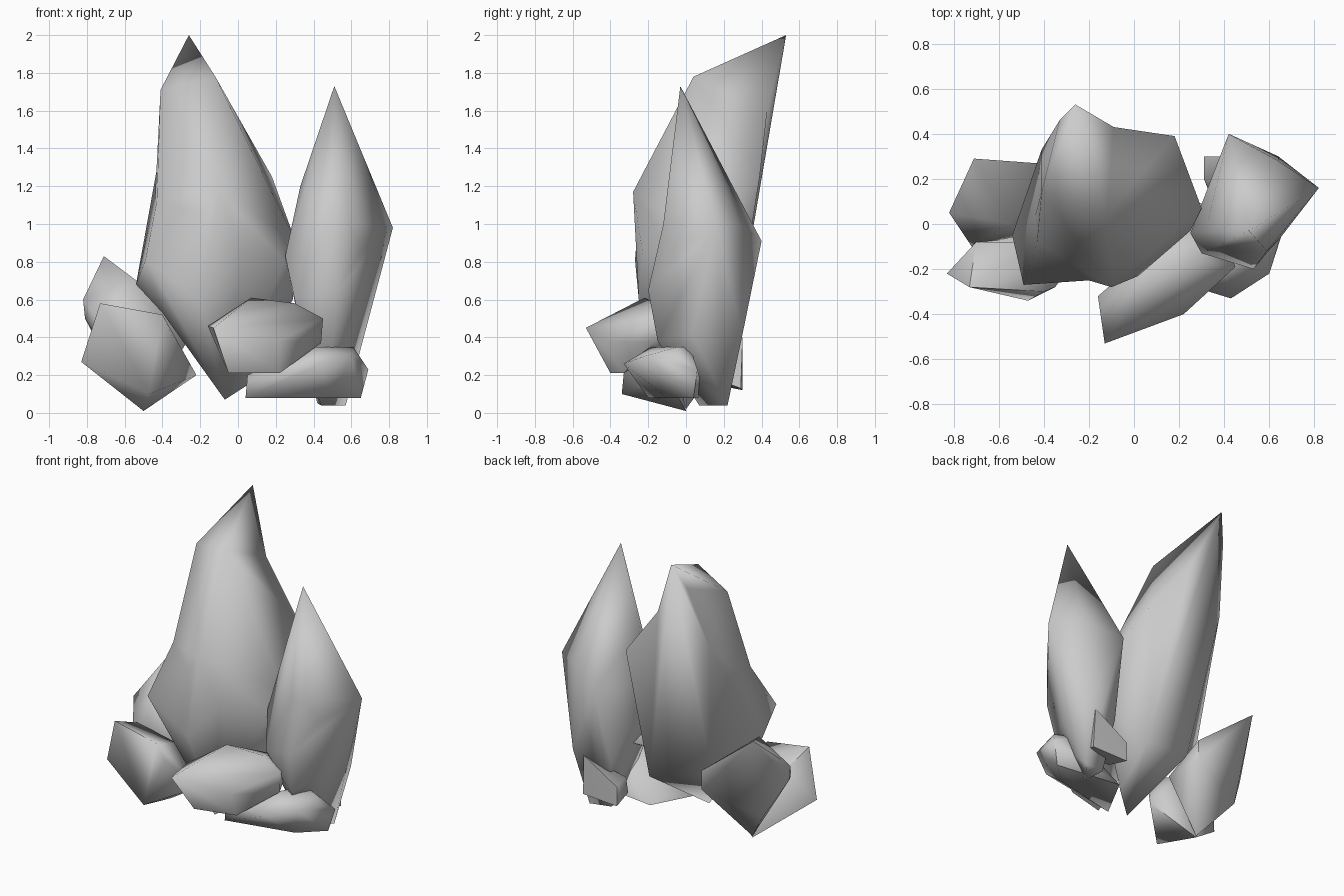
import bpy
import bmesh
from math import radians
from mathutils import Vector
from mathutils.geometry import intersect_point_line

# Remove the default object only
default_cube = bpy.data.objects.get("Cube")
if default_cube:
    bpy.data.objects.remove(default_cube, do_unlink=True)


def make_material(name, colour):
    """Plain single-colour surface."""
    material = bpy.data.materials.new(name)
    material.use_nodes = True
    material.diffuse_color = colour
    shader = material.node_tree.nodes["Principled BSDF"]
    shader.inputs["Base Color"].default_value = colour
    shader.inputs["Roughness"].default_value = 0.8
    return material


stone = make_material("pale grey stone", (0.6, 0.6, 0.6, 1))


def press_dent(bm, target):
    """Split the ridge nearest the target and pull its middle onto it."""
    target = Vector(target)

    def distance(edge):
        start, end = (vert.co for vert in edge.verts)
        nearest, along = intersect_point_line(target, start, end)
        return (start.lerp(end, min(max(along, 0), 1)) - target).length

    ridge = min(bm.edges, key=distance)
    result = bmesh.ops.subdivide_edges(bm, edges=[ridge], cuts=1)
    for item in result["geom_inner"]:
        if isinstance(item, bmesh.types.BMVert):
            item.co = target
    bmesh.ops.triangulate(bm, faces=bm.faces[:])


def make_crystal(name, *sections, dents=()):
    """Wrap a faceted skin round the corners of each section of a crystal."""
    bm = bmesh.new()
    for section in sections:
        for corner in section:
            bm.verts.new(corner)
    result = bmesh.ops.convex_hull(bm, input=bm.verts[:])
    unused = {item for item in result["geom_interior"] + result["geom_unused"]
              if isinstance(item, bmesh.types.BMVert)}
    bmesh.ops.delete(bm, geom=list(unused), context="VERTS")
    for dent in dents:
        press_dent(bm, dent)
    bmesh.ops.recalc_face_normals(bm, faces=bm.faces[:])
    mesh = bpy.data.meshes.new(name)
    bm.to_mesh(mesh)
    bm.free()
    mesh.materials.append(stone)
    crystal = bpy.data.objects.new(name, mesh)
    bpy.context.collection.objects.link(crystal)

    # Soft facets, with only the hardest ridges left sharp
    bpy.ops.object.select_all(action="DESELECT")
    crystal.select_set(True)
    bpy.context.view_layer.objects.active = crystal
    bpy.ops.object.shade_smooth_by_angle(angle=radians(75))


# Tallest crystal, leaning backwards: foot, waist, middle, shoulder, tip
make_crystal(
    "tall_crystal",
    [(-.07, -.15, .07), (.07, -.05, .16), (.1, .25, .36), (-.3, .15, .45)],
    [(-.54, -.05, .68), (-.49, -.27, .81), (-.2, -.25, .6),
     (.29, .05, .6), (.3, .07, .92), (.02, -.23, .85), (.25, -.03, .8)],
    [(-.1, -.28, 1.17), (.18, .39, 1.25), (-.41, .33, 1.4)],
    [(-.41, .14, 1.71), (-.12, .04, 1.78), (-.33, .46, 1.83)],
    [(-.26, .53, 2)],
    dents=[(-.44, .03, 1.12), (-.43, -.08, 1.12), (-.09, .43, 1.6),
           (-.2, -.25, 1.05), (-.4, -.09, .53)],
)

# Second tall crystal: foot, lower body, waist, shoulder, tip
make_crystal(
    "side_crystal",
    [(.44, .07, .04), (.57, .22, .04), (.42, .2, .05), (.36, .15, .3)],
    [(.64, .3, .42), (.6, .03, .42), (.53, -.2, .65), (.3, -.13, .6),
     (.5, -.15, .38), (.38, .27, .4)],
    [(.25, -.04, .83), (.42, .4, .91), (.64, .28, 1), (.82, .16, .98),
     (.65, -.06, .86)],
    [(.33, .02, 1.2), (.59, -.12, 1)],
    [(.51, -.03, 1.73)],
    dents=[(.48, -.12, .98)],
)

# Short crystal pointing out of the front: near end, body, buried end
make_crystal(
    "front_crystal",
    [(-.13, -.53, .45), (-.16, -.32, .46)],
    [(-.05, -.4, .21), (.22, -.33, .21), (.22, -.4, .38), (.07, -.22, .61)],
    [(.3, -.17, .58), (.45, -.19, .5), (.44, -.18, .37), (.33, .1, .47)],
)

# Low crystal lying along the ground: upper ridge, middle, underside
make_crystal(
    "low_crystal",
    [(.38, -.18, .35), (.61, -.04, .35), (.49, .02, .35), (.65, -.05, .29)],
    [(.3, -.29, .23), (.43, -.33, .26), (.6, -.22, .3), (.05, -.2, .2),
     (.69, .06, .23)],
    [(.04, -.2, .08), (.5, -.1, .08), (.65, .04, .08), (.2, .1, .08)],
)

# Small spur behind the base of the side crystal
make_crystal(
    "base_spur",
    [(.31, .3, .25), (.31, .3, .12), (.31, .2, .28), (.33, .15, .15)],
    [(.56, .3, .4), (.57, .29, .13), (.5, .1, .2)],
)

# Blocky crystal at the front corner: top, sides, foot
make_crystal(
    "corner_crystal",
    [(-.73, -.28, .58), (-.4, -.3, .52), (-.7, -.08, .5), (-.4, -.08, .44)],
    [(-.83, -.22, .27), (-.35, -.28, .41), (-.22, -.11, .2)],
    [(-.47, -.34, .1), (-.5, 0, .01)],
)

# Stubby crystal at the back corner: tip, sides, foot
make_crystal(
    "back_crystal",
    [(-.71, .29, .83), (-.55, .0, .71)],
    [(-.82, .05, .6), (-.72, -.1, .45), (-.3, .26, .51), (-.3, .26, .38)],
    [(-.81, .05, .5), (-.68, .15, .25), (-.28, 0, .36), (-.5, 0, .02)],
)
